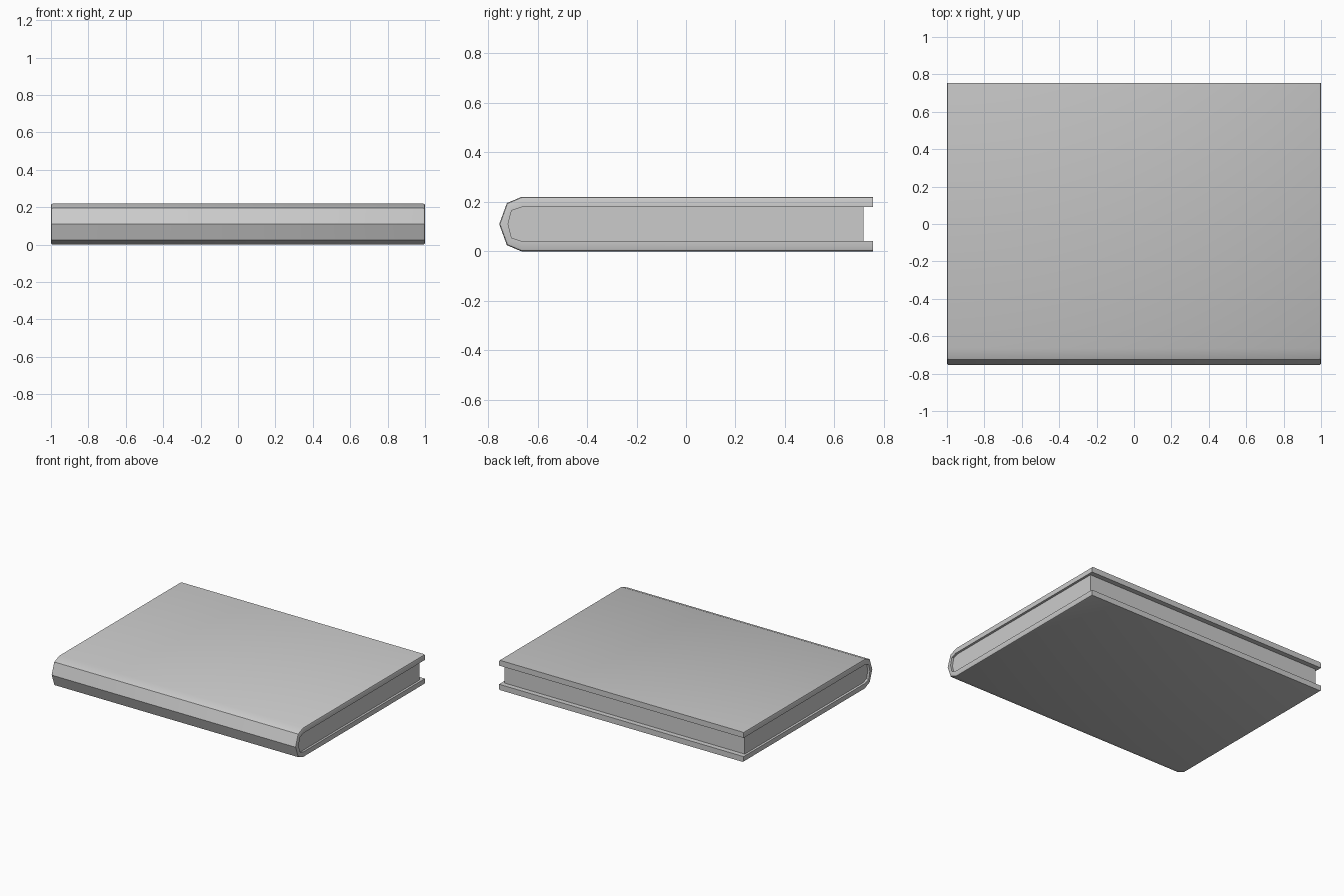
import bpy, bmesh
from math import radians

if "Cube" in bpy.data.objects:
    bpy.data.objects.remove(bpy.data.objects["Cube"])

# Cross-sections in (y, z): lower half, mirrored about mid height
MID = 0.11
OUTER = [(0.755, 0.0), (-0.665, 0.0), (-0.724, 0.025), (-0.755, MID)]
INNER = [(0.755, 0.041), (-0.663, 0.041), (-0.705, 0.055), (-0.719, MID)]
PAGES = [(0.718, 0.041)] + INNER[1:]


def mirrored(half):
    return half + [(y, 2 * MID - z) for y, z in reversed(half[:-1])]


def finish(bm, name):
    bmesh.ops.recalc_face_normals(bm, faces=bm.faces)
    mesh = bpy.data.meshes.new(name)
    bm.to_mesh(mesh)
    bm.free()
    obj = bpy.data.objects.new(name, mesh)
    bpy.context.collection.objects.link(obj)
    bpy.ops.object.select_all(action='DESELECT')
    obj.select_set(True)
    bpy.context.view_layer.objects.active = obj
    bpy.ops.object.shade_smooth_by_angle(angle=radians(30))
    return obj


def row(bm, profile, x):
    return [bm.verts.new((x, y, z)) for y, z in profile]


# Cover: a folded shell with softened head and tail rims
bm = bmesh.new()
outer, inner = mirrored(OUTER), mirrored(INNER)
ol, orr = row(bm, outer, -1), row(bm, outer, 1)
il, ir = row(bm, inner, -1), row(bm, inner, 1)
for a, b in ((ol, orr), (orr, ir), (ir, il), (il, ol)):
    for i in range(len(outer) - 1):
        bm.faces.new((a[i], a[i + 1], b[i + 1], b[i]))
for i in (0, -1):
    bm.faces.new((ol[i], orr[i], ir[i], il[i]))
rims = [bm.edges.get((r[i], r[i + 1])) for r in (ol, orr) for i in range(len(r) - 1)]
bmesh.ops.bevel(bm, geom=rims, offset=0.01, segments=2, profile=0.5, affect='EDGES')
finish(bm, "cover")

# Page block: set back from the cover at head, tail and fore edge
bm = bmesh.new()
pages = mirrored(PAGES)
left, right = row(bm, pages, -0.983), row(bm, pages, 0.983)
n = len(pages)
for i in range(n):
    j = (i + 1) % n
    bm.faces.new((left[i], left[j], right[j], right[i]))
bm.faces.new(left)
bm.faces.new(right)
finish(bm, "page_block")
